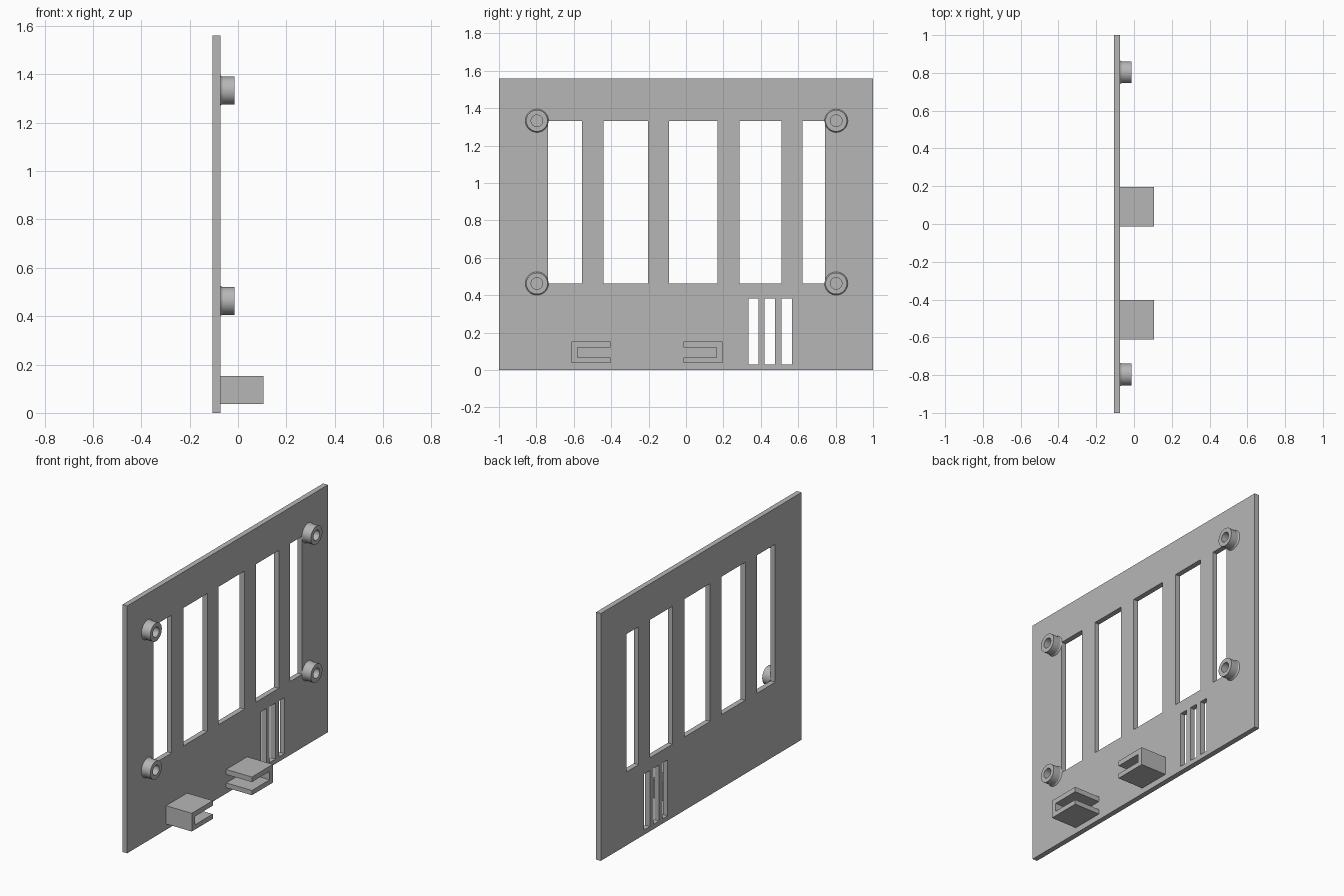
import bpy, bmesh, math
from mathutils import Matrix

cube = bpy.data.objects.get("Cube")
if cube:
    bpy.data.objects.remove(cube, do_unlink=True)

grey = bpy.data.materials.new("light_grey")
grey.use_nodes = True
colour = (0.47, 0.47, 0.47, 1)
grey.diffuse_color = colour
grey.node_tree.nodes["Principled BSDF"].inputs["Base Color"].default_value = colour

BACK, FACE, BOSS_TIP, CLIP_TIP = -0.106, -0.073, -0.014, 0.106
HEIGHT = 1.56


def rect(y0, y1, z0, z1):
    return [(y0, z0), (y1, z0), (y1, z1), (y0, z1)]


def extrude_profile(name, outlines, x0, x1):
    """Fill closed outlines in the YZ plane (inner ones are holes), from x0 to x1."""
    curve = bpy.data.curves.new(name, "CURVE")
    curve.dimensions = "2D"
    curve.fill_mode = "BOTH"
    curve.extrude = (x1 - x0) / 2
    for outline in outlines:
        spline = curve.splines.new("POLY")
        spline.points.add(len(outline) - 1)
        for point, (y, z) in zip(spline.points, outline):
            point.co = (y, z, 0, 1)
        spline.use_cyclic_u = True
    temp = bpy.data.objects.new(name + "_outline", curve)
    bpy.context.collection.objects.link(temp)
    bpy.context.view_layer.update()
    evaluated = temp.evaluated_get(bpy.context.evaluated_depsgraph_get())
    mesh = bpy.data.meshes.new_from_object(evaluated)
    bpy.data.objects.remove(temp, do_unlink=True)
    # Local x, y, z become world y, z, x
    turn = Matrix(((0, 0, 1, (x0 + x1) / 2), (1, 0, 0, 0), (0, 1, 0, 0), (0, 0, 0, 1)))
    mesh.transform(turn)
    bm = bmesh.new()
    bm.from_mesh(mesh)
    bmesh.ops.remove_doubles(bm, verts=bm.verts, dist=0.0001)
    bmesh.ops.recalc_face_normals(bm, faces=bm.faces)
    return finish(name, bm)


def finish(name, bm):
    mesh = bpy.data.meshes.new(name)
    bm.to_mesh(mesh)
    bm.free()
    mesh.materials.append(grey)
    for poly in mesh.polygons:
        poly.use_smooth = False
    obj = bpy.data.objects.new(name, mesh)
    bpy.context.collection.objects.link(obj)
    return obj


# Panel with large windows and narrow vent slots
windows = [(-0.738, -0.556), (-0.44, -0.202), (-0.09, 0.168), (0.286, 0.511), (0.623, 0.744)]
vents = [(0.334, 0.388), (0.42, 0.477), (0.511, 0.568)]
outlines = [rect(-1, 1, 0, HEIGHT)]
outlines += [rect(a, b, 0.463, 1.333) for a, b in windows]
outlines += [rect(a, b, 0.03, 0.383) for a, b in vents]
extrude_profile("panel", outlines, BACK, FACE)


# Cable clips: C-shaped blocks whose open sides face each other
def clip(name, closed, direction):
    mouth, inner = closed + direction * 0.209, closed + direction * 0.032
    low, high, slot_low, slot_high = 0.037, 0.152, 0.067, 0.12
    shape = [(closed, low), (mouth, low), (mouth, slot_low), (inner, slot_low),
             (inner, slot_high), (mouth, slot_high), (mouth, high), (closed, high)]
    extrude_profile(name, [shape], FACE, CLIP_TIP)


clip("front_clip", -0.612, 1)
clip("rear_clip", 0.196, -1)


# Hollow mounting bosses with a small flare at the base
def boss(name, y, z):
    profile = [(0.062, FACE), (0.0575, FACE + 0.008), (0.0575, BOSS_TIP),
               (0.031, BOSS_TIP), (0.031, FACE)]
    bm = bmesh.new()
    verts = [bm.verts.new((x, y + r, z)) for r, x in profile]
    edges = [bm.edges.new(pair) for pair in zip(verts, verts[1:])]
    bmesh.ops.spin(bm, geom=verts + edges, cent=(0, y, z), axis=(1, 0, 0),
                   angle=math.tau, steps=48)
    bmesh.ops.remove_doubles(bm, verts=bm.verts, dist=0.0001)
    bmesh.ops.recalc_face_normals(bm, faces=bm.faces)
    # An open shell needs its outside checked by the tip ring
    bm.normal_update()
    tip = max(bm.faces, key=lambda f: f.calc_center_median().x)
    if tip.normal.x < 0:
        bmesh.ops.reverse_faces(bm, faces=bm.faces)
    obj = finish(name, bm)
    bpy.ops.object.select_all(action="DESELECT")
    obj.select_set(True)
    bpy.context.view_layer.objects.active = obj
    bpy.ops.object.shade_smooth_by_angle(angle=math.radians(25))


for side, y in (("front", -0.797), ("rear", 0.803)):
    for level, z in (("lower", 0.463), ("upper", 1.333)):
        boss(f"{side}_{level}_boss", y, z)
